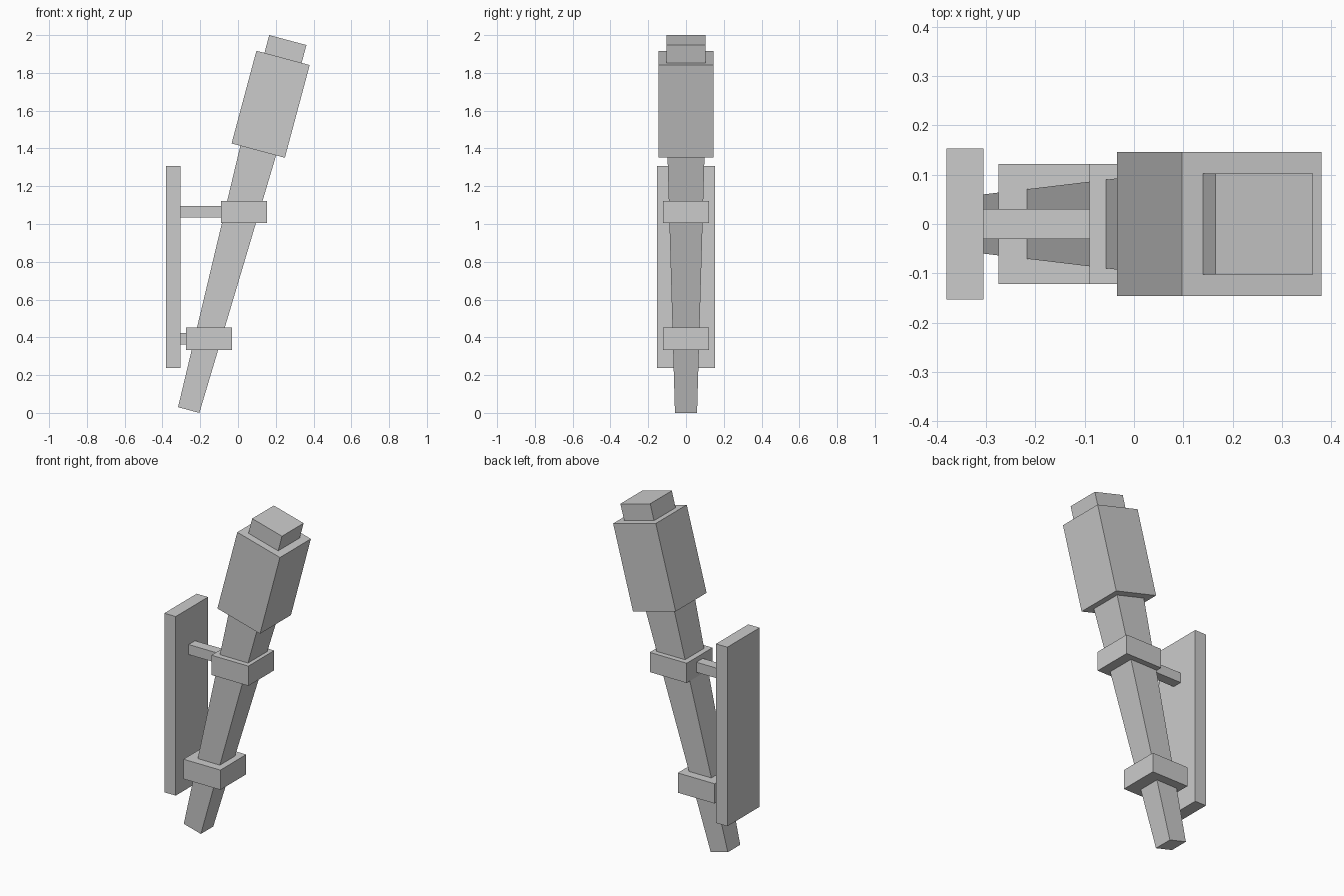
import bpy, bmesh
from math import radians, sqrt
from mathutils import Matrix

if "Cube" in bpy.data.objects:
    bpy.data.objects.remove(bpy.data.objects["Cube"])

TILT = Matrix.Translation((-0.261, 0, 0.0151)) @ Matrix.Rotation(radians(15), 4, 'Y')


def add_object(name, bm, matrix=Matrix()):
    mesh = bpy.data.meshes.new(name)
    bm.to_mesh(mesh)
    bm.free()
    obj = bpy.data.objects.new(name, mesh)
    obj.matrix_world = matrix
    bpy.context.collection.objects.link(obj)


def box(name, x0, x1, half_y, z0, z1):
    bm = bmesh.new()
    bmesh.ops.create_cube(bm, size=1, matrix=Matrix.Translation(((x0 + x1) / 2, 0, (z0 + z1) / 2))
                          @ Matrix.Diagonal((x1 - x0, half_y * 2, z1 - z0, 1)))
    add_object(name, bm)


def tilted_block(name, half0, half1, s0, s1):
    """Square, optionally tapered block along the tilted torch axis."""
    bm = bmesh.new()
    bmesh.ops.create_cone(bm, cap_ends=True, segments=4, radius1=half0 * sqrt(2),
                          radius2=half1 * sqrt(2), depth=s1 - s0,
                          matrix=Matrix.Translation((0, 0, (s0 + s1) / 2))
                          @ Matrix.Rotation(radians(45), 4, 'Z'))
    # Turn the square's sides to face the axes
    if abs(abs(bm.verts[:][0].co.x) - half0) > 1e-4:
        bmesh.ops.rotate(bm, verts=bm.verts, matrix=Matrix.Rotation(radians(45), 3, 'Z'))
    add_object(name, bm, TILT)


# Tilted torch
tilted_block("handle", 0.0585, 0.098, 0, 1.422)
tilted_block("torch_head", 0.146, 0.146, 1.422, 1.93)
tilted_block("torch_tip", 0.102, 0.102, 1.93, 2.0277)

# Wall plate
box("wall_plate", -0.38, -0.305, 0.1525, 0.238, 1.308)

# Holding collars and the arms joining them to the plate
for label, x0, z in (("lower", -0.275, 0.393), ("upper", -0.09, 1.064)):
    box(label + "_collar", x0, x0 + 0.244, 0.122, z - 0.059, z + 0.059)
    box(label + "_arm", -0.305, x0, 0.03, z - 0.03, z + 0.03)
